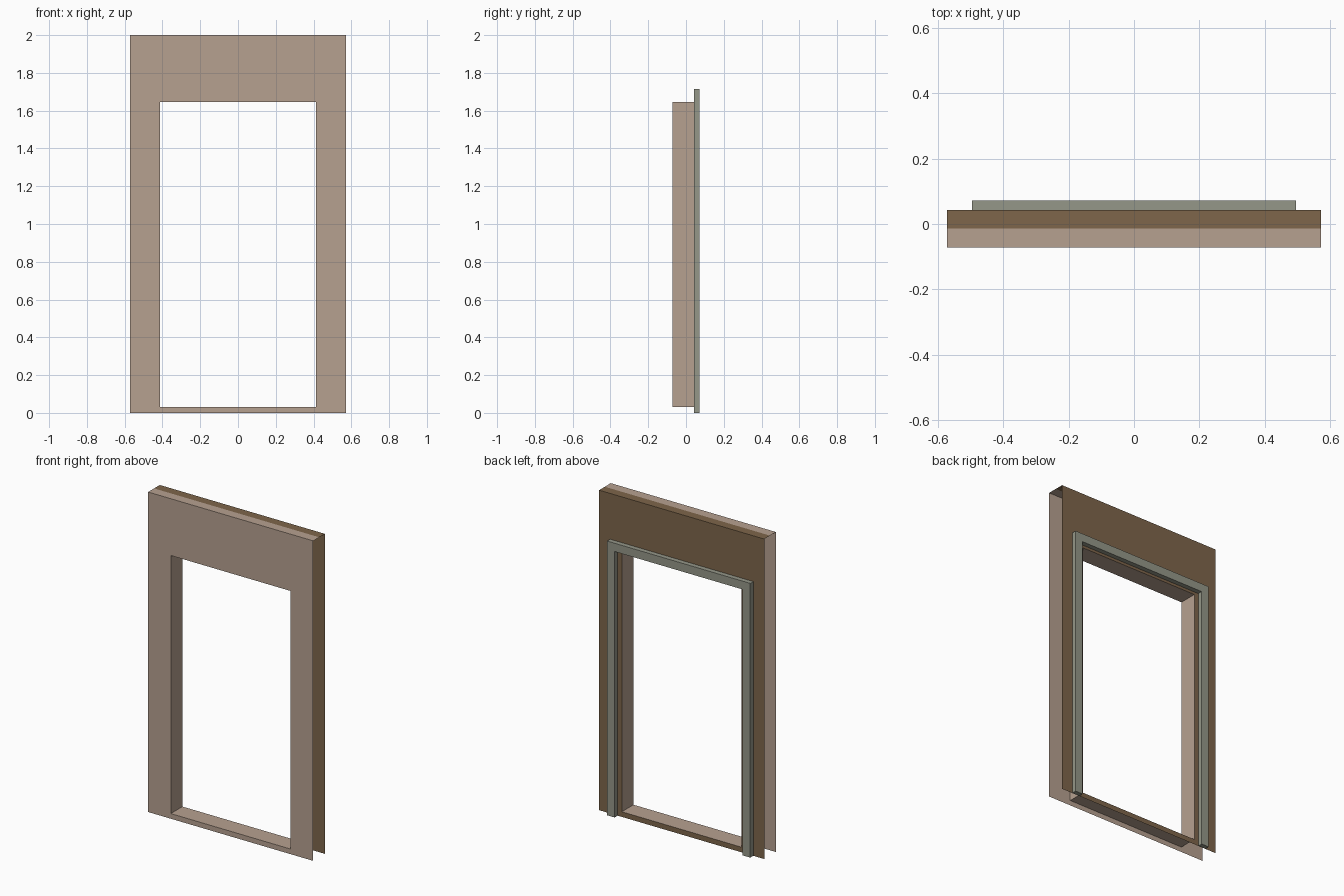
import bpy
import bmesh

if "Cube" in bpy.data.objects:
    bpy.data.objects.remove(bpy.data.objects["Cube"])

W, H = 0.571, 2.0                        # wall half width and height
HOLE_W, HOLE_B, HOLE_T = 0.414, 0.032, 1.645
TRIM_W, TRIM_T, TRIM_SIZE = 0.495, 1.714, 0.052
FRONT, MID, BACK, TRIM_Y = -0.0725, -0.0135, 0.0425, 0.0725


def frame(half, bottom, top):
    return [(-half, bottom), (half, bottom), (half, top), (-half, top)]


def at(points, y):
    return [(x, y, z) for x, z in points]


def band(a, b, closed=True):
    """Quads joining two matching point loops."""
    n = len(a)
    return [(a[i], a[(i + 1) % n], b[(i + 1) % n], b[i])
            for i in range(n if closed else n - 1)]


def build(name, quads, color):
    bm = bmesh.new()
    for q in quads:
        bm.faces.new([bm.verts.new(p) for p in q])
    bmesh.ops.remove_doubles(bm, verts=bm.verts[:], dist=1e-5)
    mesh = bpy.data.meshes.new(name)
    bm.to_mesh(mesh)
    bm.free()
    mat = bpy.data.materials.new(name + "_paint")
    mat.diffuse_color = (*color, 1)
    mat.use_nodes = True
    mat.node_tree.nodes["Principled BSDF"].inputs["Base Color"].default_value = mat.diffuse_color
    mesh.materials.append(mat)
    obj = bpy.data.objects.new(name, mesh)
    bpy.context.collection.objects.link(obj)
    return obj


def cap(y0, y1):
    return [(-W, y0, H), (W, y0, H), (W, y1, H), (-W, y1, H)]


outer = frame(W, 0, H)
hole = frame(HOLE_W, HOLE_B, HOLE_T)

# Front wall sheet, doorway reveal and front half of the top cap
build("front_wall",
      band(at(outer, FRONT), at(hole, FRONT))
      + band(at(hole, FRONT), at(hole, BACK))
      + [cap(FRONT, MID)], (0.47, 0.355, 0.28))

# Back wall sheet and back half of the top cap (sides and underside stay open)
build("back_wall",
      band(at(outer[::-1], BACK), at(hole[::-1], BACK))
      + [cap(MID, BACK)], (0.21, 0.133, 0.07))

# Door trim around the back of the doorway
t_out = [(-TRIM_W, 0), (-TRIM_W, TRIM_T), (TRIM_W, TRIM_T), (TRIM_W, 0)]
iw, it = TRIM_W - TRIM_SIZE, TRIM_T - TRIM_SIZE
t_in = [(-iw, 0), (-iw, it), (iw, it), (iw, 0)]
outline = t_out + t_in[::-1]
build("door_trim",
      band(at(t_out, TRIM_Y), at(t_in, TRIM_Y), closed=False)
      + band(at(outline, BACK), at(outline, TRIM_Y)), (0.3, 0.31, 0.25))
